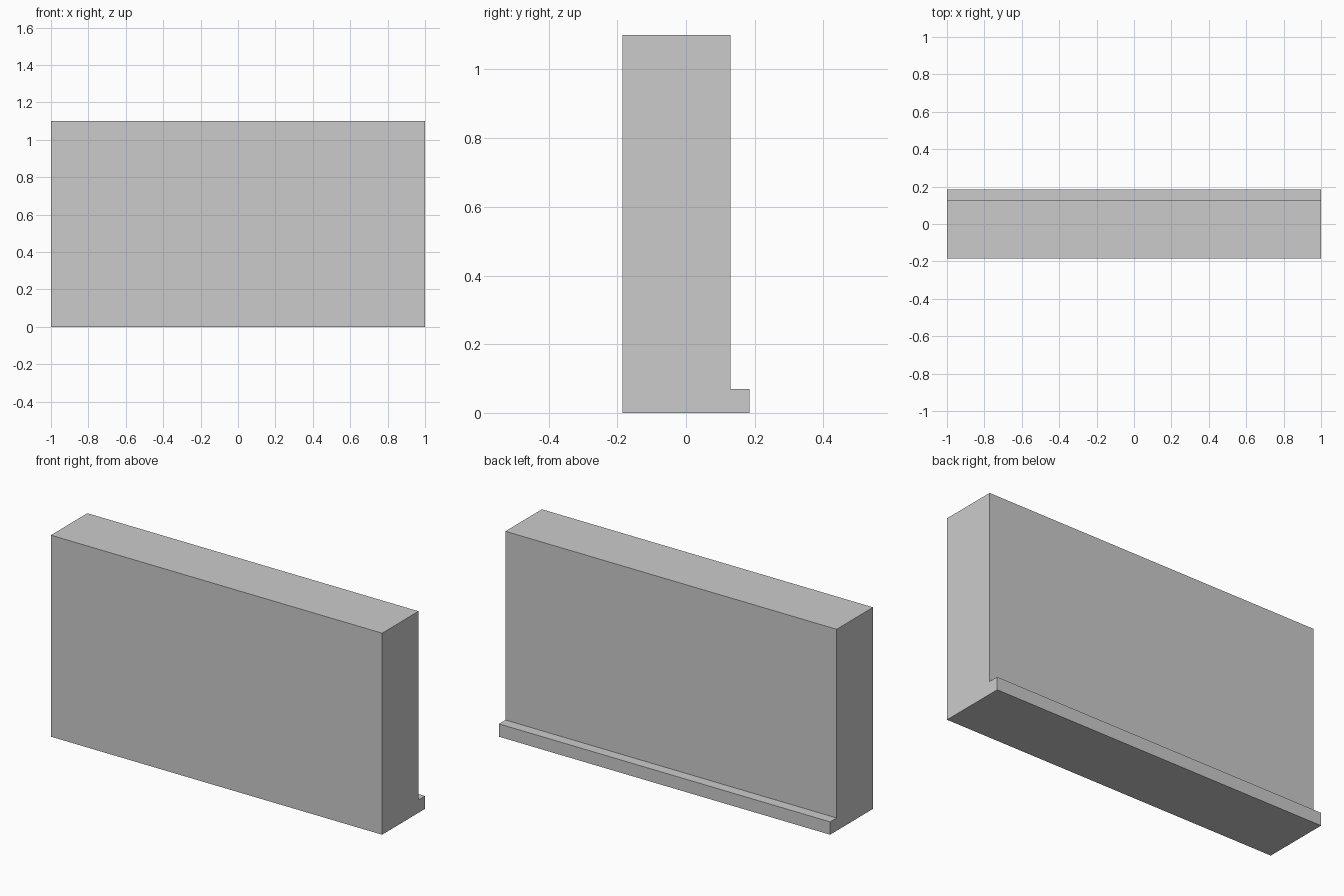
import bpy
import bmesh

if "Cube" in bpy.data.objects:
    bpy.data.objects.remove(bpy.data.objects["Cube"])

# Wall section (y, z): tall slab with a low skirting ledge along the back
profile = [(-0.185, 0), (0.185, 0), (0.185, 0.07),
           (0.129, 0.07), (0.129, 1.1), (-0.185, 1.1)]

bm = bmesh.new()
section = bm.faces.new([bm.verts.new((-1, y, z)) for y, z in profile])

# Sweep the section along the full width
swept = bmesh.ops.extrude_face_region(bm, geom=[section], use_keep_orig=True)
verts = [g for g in swept["geom"] if isinstance(g, bmesh.types.BMVert)]
bmesh.ops.translate(bm, verts=verts, vec=(2, 0, 0))
bmesh.ops.recalc_face_normals(bm, faces=bm.faces[:])

mesh = bpy.data.meshes.new("wall_with_skirting")
bm.to_mesh(mesh)
bm.free()
wall = bpy.data.objects.new("wall_with_skirting", mesh)
bpy.context.collection.objects.link(wall)
